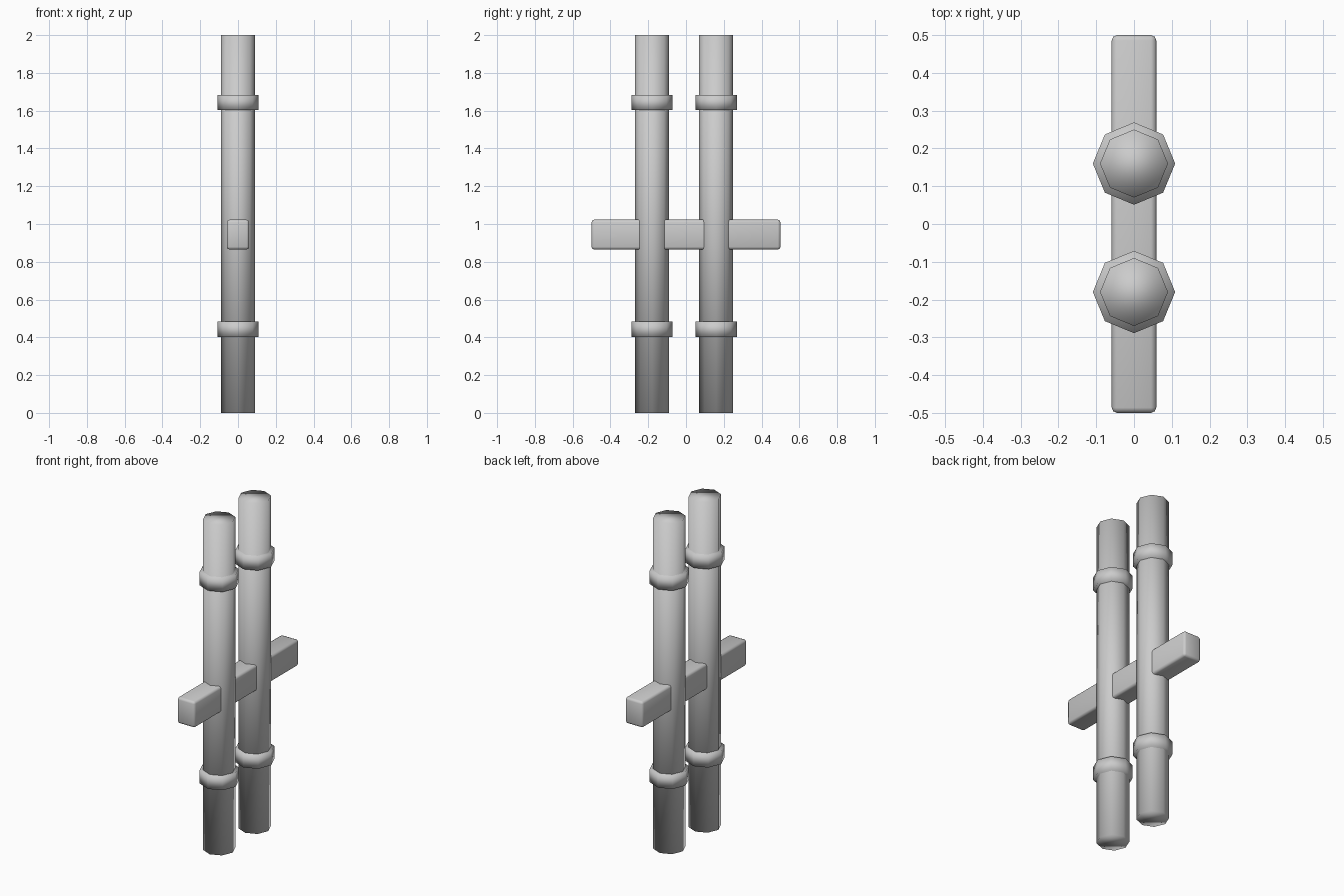
import bpy
import bmesh
import math
from mathutils import Matrix

if "Cube" in bpy.data.objects:
    bpy.data.objects.remove(bpy.data.objects["Cube"])

grey = bpy.data.materials.new("plain grey")
grey.diffuse_color = (0.6, 0.6, 0.6, 1.0)
grey.use_nodes = True
grey.node_tree.nodes["Principled BSDF"].inputs["Base Color"].default_value = grey.diffuse_color


def finish(name, bm):
    mesh = bpy.data.meshes.new(name)
    bmesh.ops.recalc_face_normals(bm, faces=bm.faces[:])
    for face in bm.faces:
        face.smooth = True
    bm.to_mesh(mesh)
    bm.free()
    mesh.materials.append(grey)
    obj = bpy.data.objects.new(name, mesh)
    bpy.context.collection.objects.link(obj)
    return obj


def octagon_rod(name, y, z0, z1, radius):
    # Eight-sided rod with corners on the x and y axes, smooth shaded throughout
    bm = bmesh.new()
    bmesh.ops.create_cone(bm, cap_ends=True, segments=8, radius1=radius,
                          radius2=radius, depth=z1 - z0,
                          matrix=Matrix.Translation((0, y, (z0 + z1) / 2)))
    return finish(name, bm)


# Two upright poles, each with a lower and an upper collar
for side, y in (("front", -0.18), ("back", 0.16)):
    octagon_rod(side + "_pole", y, 0.0, 2.0, 0.09)
    octagon_rod(side + "_lower_collar", y, 0.403, 0.483, 0.109)
    octagon_rod(side + "_upper_collar", y, 1.603, 1.683, 0.109)

# Crossbar running through both poles, with softened edges
bm = bmesh.new()
bmesh.ops.create_cube(bm, size=1.0,
                      matrix=Matrix.Translation((0, 0, 0.944))
                      @ Matrix.Diagonal((0.118, 1.0, 0.158, 1.0)))
bmesh.ops.bevel(bm, geom=bm.edges[:], offset=0.014, segments=2,
                profile=0.5, affect='EDGES')
finish("crossbar", bm)
